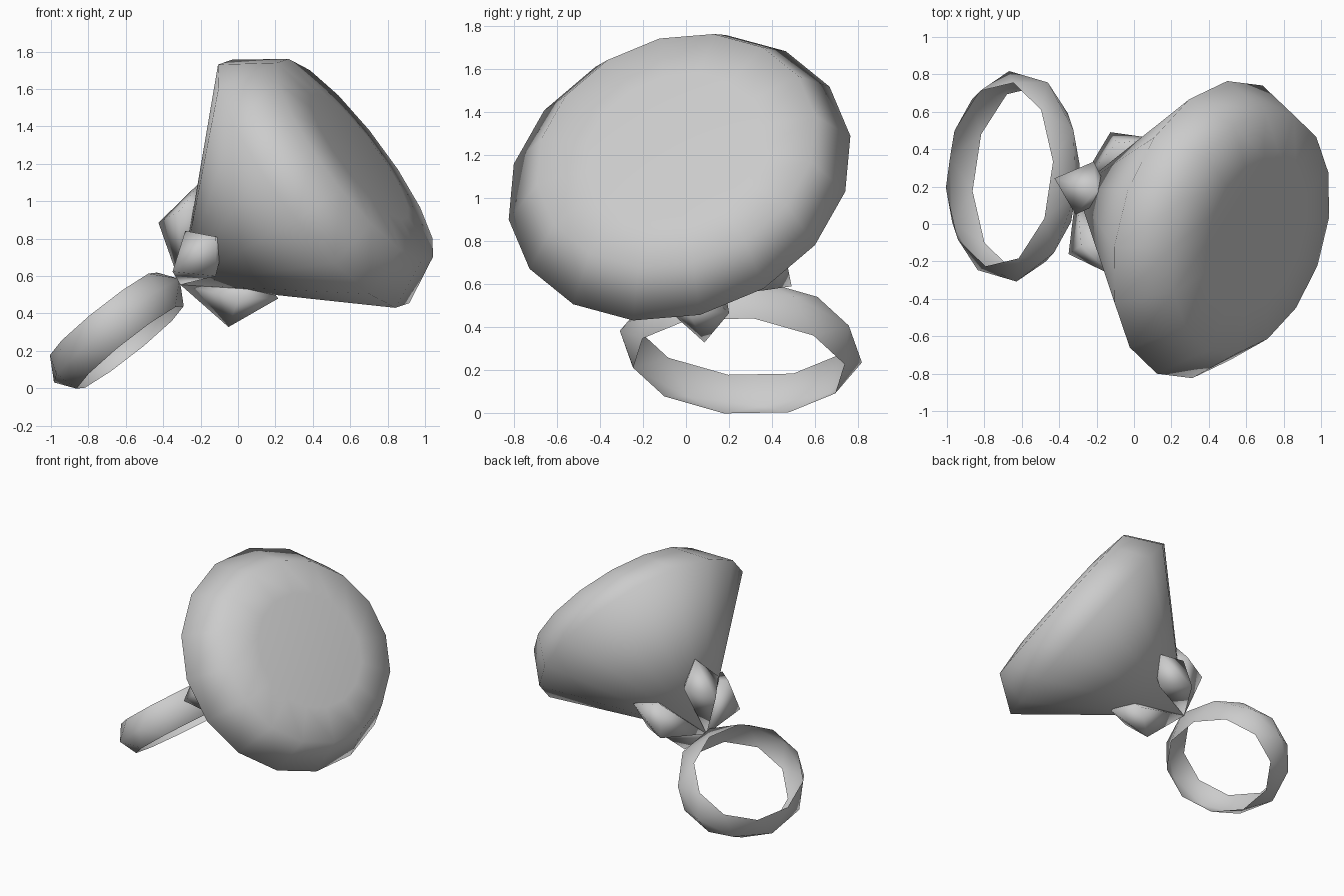
import bpy, bmesh, math
from mathutils import Vector

cube = bpy.data.objects.get("Cube")
if cube:
    bpy.data.objects.remove(cube, do_unlink=True)

# One plain grey material
grey = bpy.data.materials.new("plain_grey")
grey.use_nodes = True
colour = (0.6, 0.6, 0.6, 1.0)
grey.diffuse_color = colour
grey.node_tree.nodes["Principled BSDF"].inputs["Base Color"].default_value = colour


def finish(name, bm):
    """Turn a bmesh into a smooth shaded object."""
    bmesh.ops.recalc_face_normals(bm, faces=bm.faces)
    for f in bm.faces:
        f.smooth = True
    mesh = bpy.data.meshes.new(name)
    bm.to_mesh(mesh)
    bm.free()
    mesh.materials.append(grey)
    obj = bpy.data.objects.new(name, mesh)
    bpy.context.collection.objects.link(obj)
    return obj


# Gem frame: axis from the point to the table, plus two radial directions
axis = Vector((0.775, -0.235, 0.587)).normalized()
up = Vector((-0.545, 0.23, 0.806))
up = (up - axis * up.dot(axis)).normalized()
side = axis.cross(up).normalized()
if side.y < 0:
    side = -side
girdle = Vector((0.405, -0.03, 1.093))
DEPTH = 0.92
apex = girdle - axis * DEPTH


def radial(angle):
    return up * math.cos(angle) + side * math.sin(angle)


# Large gem: pointed pavilion, girdle, short crown set slightly off centre, table
SIDES = 16
shift = side * 0.05 - up * 0.02
bm = bmesh.new()
loops = []
for height, radius, slide in ((0, 0.823, 0), (0.25, 0.67, 1), (0.28, 0.42, 1)):
    loops.append([bm.verts.new(girdle + axis * height + shift * slide
                               + radial(math.radians(2) + math.tau * i / SIDES) * radius)
                  for i in range(SIDES)])
tip = bm.verts.new(apex)
for i in range(SIDES):
    j = (i + 1) % SIDES
    bm.faces.new((tip, loops[0][i], loops[0][j]))
    for a, b in zip(loops, loops[1:]):
        bm.faces.new((a[i], a[j], b[j], b[i]))
bm.faces.new(loops[-1])
finish("large_gem", bm)

# Four pointed setting petals around the gem's point
for k, name in enumerate(("upper", "back", "lower", "front")):
    out = radial(k * math.pi / 2)
    across = axis.cross(out)

    def at(a, r, w=0.0):
        return apex + axis * a + out * r + across * w

    bm = bmesh.new()
    base = bm.verts.new(at(0.0, 0.0))
    end = bm.verts.new(at(0.405, 0.385))
    belt = [bm.verts.new(p) for p in (at(0.09, 0.345), at(0.26, 0.29, 0.15),
                                      at(0.40, 0.22), at(0.26, 0.29, -0.15))]
    for i in range(4):
        j = (i + 1) % 4
        bm.faces.new((base, belt[i], belt[j]))
        bm.faces.new((end, belt[j], belt[i]))
    finish("setting_petal_" + name, bm)

# Finger band: thin oval strip, its ridge staggered half a step from both rims
centre = Vector((-0.648, 0.255, 0.308))
band_axis = Vector((-0.62, 0.08, 0.78)).normalized()
long_dir = Vector((0, 1, 0))
long_dir = (long_dir - band_axis * long_dir.dot(band_axis)).normalized()
short_dir = long_dir.cross(band_axis).normalized()
if short_dir.x > 0:
    short_dir = -short_dir
COUNT = 10
bm = bmesh.new()


def band_row(offset, short_r, long_r, start):
    row = []
    for i in range(COUNT):
        t = math.radians(start) + math.tau * i / COUNT
        row.append(bm.verts.new(centre + band_axis * offset
                                + short_dir * (short_r * math.cos(t))
                                + long_dir * (long_r * math.sin(t))))
    return row


ridge = band_row(0.0, 0.442, 0.57, 10)
for offset in (-0.115, 0.115):
    rim = band_row(offset, 0.365, 0.50, -8)
    for i in range(COUNT):
        j = (i + 1) % COUNT
        bm.faces.new((rim[i], rim[j], ridge[i]))
        bm.faces.new((ridge[i], rim[j], ridge[j]))
finish("finger_band", bm)
